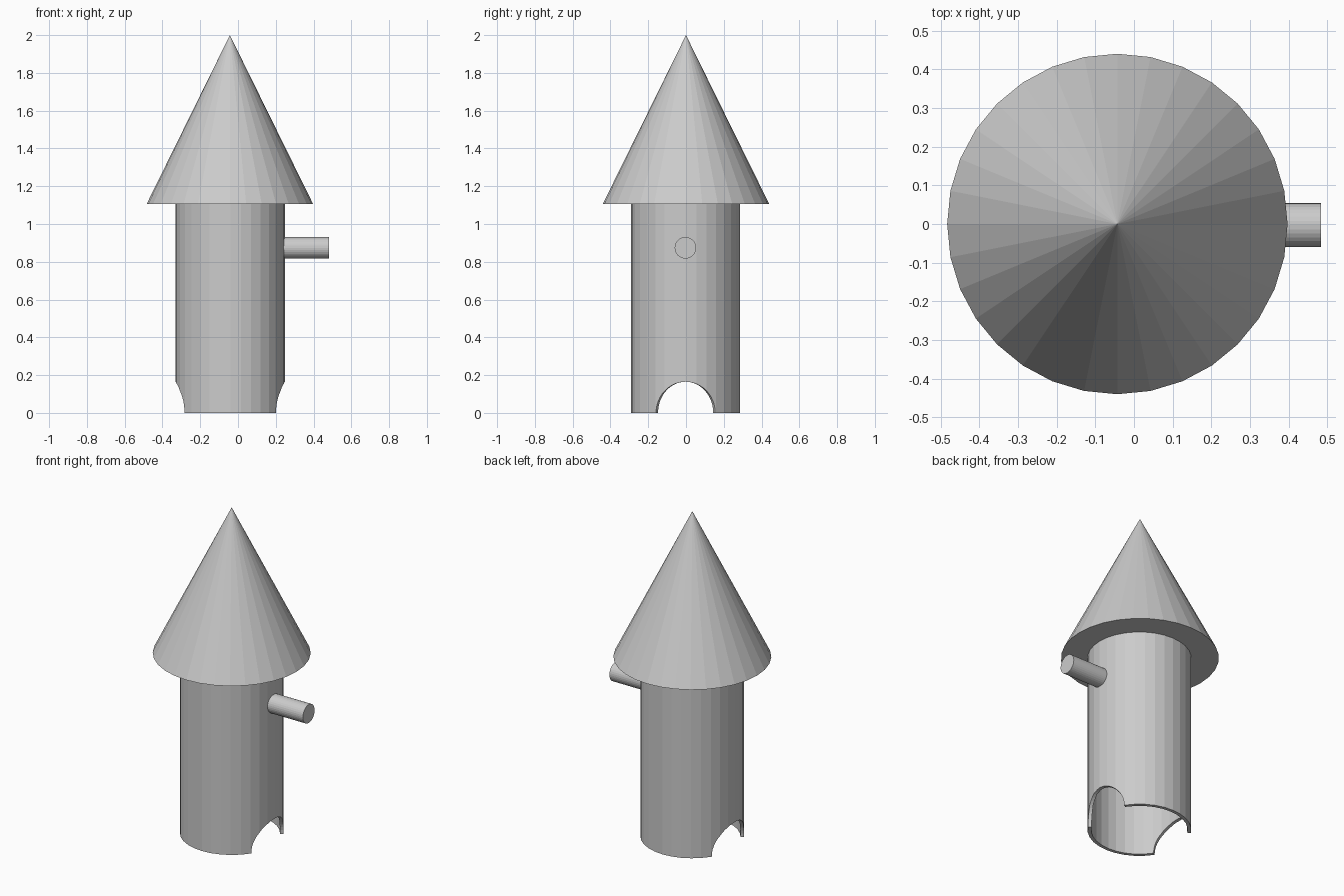
import bpy, bmesh
from math import sin, cos, asin, pi, sqrt

if "Cube" in bpy.data.objects:
    bpy.data.objects.remove(bpy.data.objects["Cube"])

CX = -0.043            # axis of tower and roof
N = 32                 # sides
R, WALL = 0.289, 0.02  # tower radius and wall thickness
TOP = 1.107            # eaves height
ARCH_W, ARCH_H = 0.157, 0.165


def tower_columns():
    """Angle and bottom height of each wall column; denser across both arches."""
    half = asin(ARCH_W / R)
    angles = {round(2 * pi * k / N, 6) for k in range(N)}
    for k in range(-12, 13):
        a = asin(ARCH_W * sin(pi / 2 * k / 12) / R)
        angles |= {round(a % (2 * pi), 6), round((a + pi) % (2 * pi), 6)}
    cols = []
    for t in sorted(angles):
        step = 2 * pi / N
        r = R * cos(pi / N) / cos((t % step) - pi / N)   # keep flat facets
        x, y = r * cos(t), r * sin(t)
        off = abs((t + pi / 2) % pi - pi / 2)            # angle from nearest arch
        z = 0.0
        if off < half - 1e-4:
            z = ARCH_H * sqrt(max(0.0, 1 - (y / ARCH_W) ** 2))
        cols.append((x, y, z))
    return cols


# Hollow tower wall with an arch on each side
bm = bmesh.new()
inner = (R - WALL) / R
rings = []
for x, y, z in tower_columns():
    rings.append([bm.verts.new(p) for p in (
        (x, y, TOP), (x, y, z),
        (x * inner, y * inner, z), (x * inner, y * inner, TOP))])
for i, a in enumerate(rings):
    b = rings[(i + 1) % len(rings)]
    for j in range(4):
        k = (j + 1) % 4
        bm.faces.new((a[j], a[k], b[k], b[j]))
bmesh.ops.recalc_face_normals(bm, faces=bm.faces)
mesh = bpy.data.meshes.new("tower_wall")
bm.to_mesh(mesh)
bm.free()
tower = bpy.data.objects.new("tower_wall", mesh)
tower.location = (CX + 0.002, -0.002, 0)
bpy.context.collection.objects.link(tower)

# Conical roof
bpy.ops.mesh.primitive_cone_add(vertices=N, radius1=0.44, radius2=0,
                                depth=2 - TOP, location=(CX, 0, (2 + TOP) / 2))
bpy.context.object.name = "roof"

# Round peg on the right side
x0, x1 = 0.21, 0.483
bpy.ops.mesh.primitive_cylinder_add(vertices=N, radius=0.057, depth=x1 - x0,
                                    location=((x0 + x1) / 2, -0.003, 0.874),
                                    rotation=(0, pi / 2, 0))
bpy.context.object.name = "peg"
